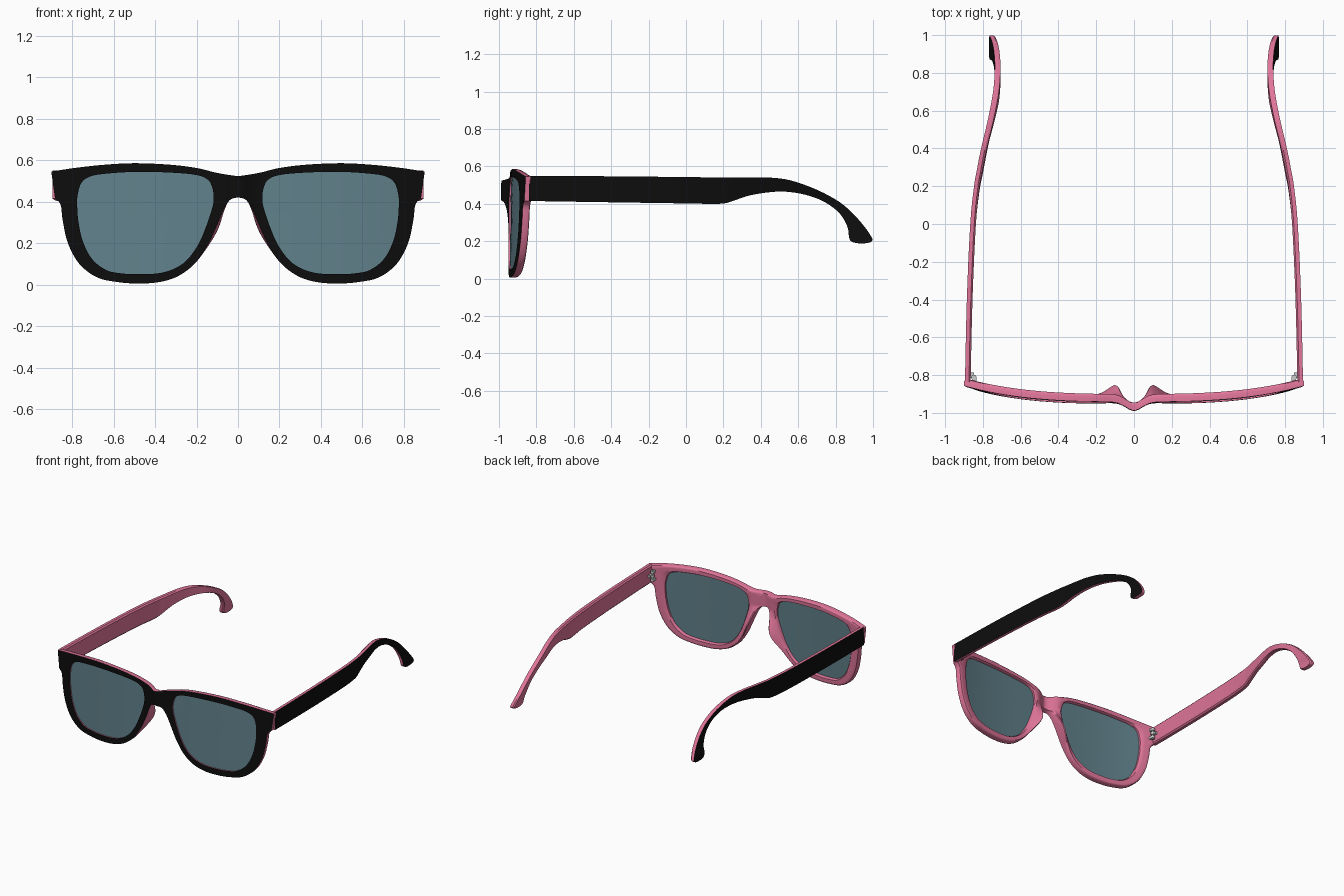
import bpy, bmesh, math
from mathutils import Vector

if "Cube" in bpy.data.objects:
    bpy.data.objects.remove(bpy.data.objects["Cube"])


def material(name, rgb):
    m = bpy.data.materials.new(name)
    m.diffuse_color = (*rgb, 1)
    m.use_nodes = True
    m.node_tree.nodes["Principled BSDF"].inputs["Base Color"].default_value = m.diffuse_color
    return m


BLACK = material("black_face", (0.004, 0.004, 0.004))
PINK = material("pink_back", (0.75, 0.18, 0.32))
LENS = material("lens_tint", (0.12, 0.22, 0.26))


def spline(rows, corners=(), closed=False, n=5):
    """Smooth rows of numbers; the first two columns stay sharp at the corners."""
    cnt = len(rows)

    def tangent(i):
        a = rows[(i - 1) % cnt if closed else max(i - 1, 0)]
        b = rows[(i + 1) % cnt if closed else min(i + 1, cnt - 1)]
        return [0 if i in corners and k < 2 else (q - p) / 2 for k, (p, q) in enumerate(zip(a, b))]

    out = []
    for i in range(cnt if closed else cnt - 1):
        j = (i + 1) % cnt
        mi, mj = tangent(i), tangent(j)
        for s in range(n):
            t = s / n
            h = (2*t**3 - 3*t*t + 1, t**3 - 2*t*t + t, 3*t*t - 2*t**3, t**3 - t*t)
            out.append([h[0]*p + h[1]*u + h[2]*q + h[3]*v
                        for p, u, q, v in zip(rows[i], mi, rows[j], mj)])
    return out if closed else out + [list(rows[-1])]


def finish(name, bm, mats, angle=40):
    """Turn a right-hand half into a mirrored, shaded object."""
    bmesh.ops.recalc_face_normals(bm, faces=bm.faces)
    me = bpy.data.meshes.new(name)
    bm.to_mesh(me)
    bm.free()
    for m in mats:
        me.materials.append(m)
    ob = bpy.data.objects.new(name, me)
    bpy.context.collection.objects.link(ob)
    bpy.ops.object.select_all(action='DESELECT')
    ob.select_set(True)
    bpy.context.view_layer.objects.active = ob
    bpy.ops.object.shade_smooth_by_angle(angle=math.radians(angle))
    mod = ob.modifiers.new("mirror", 'MIRROR')
    mod.use_axis[0] = True
    mod.merge_threshold = 0.0005
    return ob


def loft(rings, is_black, closed):
    """Skin rings of points; is_black marks which strips are the black face."""
    bm = bmesh.new()
    vs = [[bm.verts.new(p) for p in r] for r in rings]
    m = len(vs[0])
    for i in range(len(vs) if closed else len(vs) - 1):
        a, b = vs[i], vs[(i + 1) % len(vs)]
        for k in range(m):
            f = bm.faces.new((a[k], a[(k+1) % m], b[(k+1) % m], b[k]))
            f.material_index = 0 if is_black(k) else 1
    if not closed:
        for end in (vs[0], vs[-1]):
            bm.faces.new(end).material_index = 1
    return bm


def front_y(x, z):
    """Wrap of the front: curved back at the sides, pushed forward at the bridge."""
    return -0.942 + 0.085*(abs(x)/0.9)**3 - 0.045*math.exp(-(x/0.06)**2) - 0.02*(0.55 - z)


# Rim outline: outer x, z and matching lens opening x, z
RIM = [
    (0, .522, .125, .47), (.1, .538, .145, .505), (.2, .562, .2, .528), (.33, .578, .33, .54),
    (.5, .585, .5, .543), (.65, .577, .63, .535), (.78, .563, .71, .522), (.9, .545, .755, .49),
    (.882, .415, .773, .43), (.855, .385, .775, .38), (.845, .31, .77, .31), (.82, .2, .75, .215),
    (.765, .1, .705, .125), (.68, .035, .635, .07), (.58, .012, .56, .054), (.48, .005, .48, .05),
    (.38, .012, .38, .055), (.29, .04, .3, .08), (.21, .1, .24, .125), (.147, .19, .188, .2),
    (.1, .29, .15, .29), (.068, .365, .124, .37), (.04, .408, .118, .405), (0, .42, .118, .435),
]
outline = spline(RIM, corners=(0, 7, 8, 23), closed=True)

# Rim section: position from outer edge to lens opening, depth fraction
SECTION = [(0, 0), (.2, 0), (.4, 0), (.6, 0), (.8, 0), (1, 0), (1, .8), (.88, 1),
           (.65, 1), (.4, 1), (.2, 1), (.08, .9), (0, .6)]
DEPTH = 0.042
rings = []
for ox, oz, ix, iz in outline:
    ring = []
    for t, d in SECTION:
        x, z = ox + (ix - ox)*t, oz + (iz - oz)*t
        if ox < 1e-4 and d > 0 and t < .2:
            d = 1
        y = front_y(x, z) + DEPTH*d
        # nose pad swelling on the back of the inner edge
        if d > 0 and ox < .25 and oz < .42:
            pad = math.exp(-((oz - .27)/.1)**2 - (t/.6)**2) * d * min(1, ox/.05)
            y += .06*pad
            x -= .02*pad
        ring.append((x, y, z))
    rings.append(ring)
bm = loft(rings, lambda k: k < 5, True)
seam = [f for f in bm.faces if all(abs(v.co.x) < 1e-4 for v in f.verts)]
bmesh.ops.delete(bm, geom=seam, context='FACES')
finish("front_frame", bm, (BLACK, PINK))

# Lenses: concentric rings shrinking to a centre point, front and back skins
bm = bmesh.new()
cx, cz = .46, .31
for off in (.008, .02):
    loops = []
    for s in (1.01, .8, .55, .3, .08):
        pts = [(cx + (p[2] - cx)*s, cz + (p[3] - cz)*s) for p in outline]
        loops.append([bm.verts.new((x, front_y(x, z) + off, z)) for x, z in pts])
    for a, b in zip(loops, loops[1:]):
        for k in range(len(a)):
            j = (k + 1) % len(a)
            bm.faces.new((a[k], a[j], b[j], b[k]))
    bm.faces.new(loops[-1])
finish("lenses", bm, (LENS,))

# Temple arms: top y, z, bottom y, z and sideways position
ARM = [
    (-.84, .55, -.84, .415, .88), (-.4, .547, -.4, .408, .87), (0, .543, 0, .402, .852),
    (.2, .54, .18, .4, .832), (.28, .54, .25, .415, .818), (.36, .541, .33, .442, .803),
    (.45, .54, .43, .46, .783), (.56, .525, .53, .465, .757), (.7, .475, .64, .448, .731),
    (.82, .41, .74, .41, .722), (.9, .34, .82, .35, .725), (.96, .27, .862, .28, .735),
    (.993, .22, .87, .235, .747), (.997, .205, .875, .21, .75), (.985, .194, .89, .195, .752),
    (.96, .189, .92, .189, .753),
]
ARM_SECTION = [(0, .015), (1, .015), (1, -.006), (.93, -.015), (.07, -.015), (0, -.006)]
rings = [[(x + w, ty + (by - ty)*u, tz + (bz - tz)*u) for u, w in ARM_SECTION]
         for ty, tz, by, bz, x in spline(ARM, n=4)]
finish("temple_arms", loft(rings, lambda k: k == 0, False), (BLACK, PINK), 30)

# Hinges: knuckles on a pin with leaves to the rim and the arm
bm = bmesh.new()


def box(c, s):
    r = bmesh.ops.create_cube(bm, size=1)
    for v in r["verts"]:
        v.co = Vector((c[0] + v.co.x*s[0], c[1] + v.co.y*s[1], c[2] + v.co.z*s[2]))


def barrel(z, radius, h):
    r = bmesh.ops.create_cone(bm, cap_ends=True, segments=16, radius1=radius, radius2=radius, depth=h)
    bmesh.ops.translate(bm, verts=r["verts"], vec=(.848, -.812, z))


barrel(.48, .006, .09)
for z in (.45, .48, .51):
    barrel(z, .014, .018)
for z in (.45, .51):
    box((.846, -.828, z), (.022, .03, .018))
box((.858, -.8, .48), (.02, .03, .018))
finish("hinges", bm, ())
